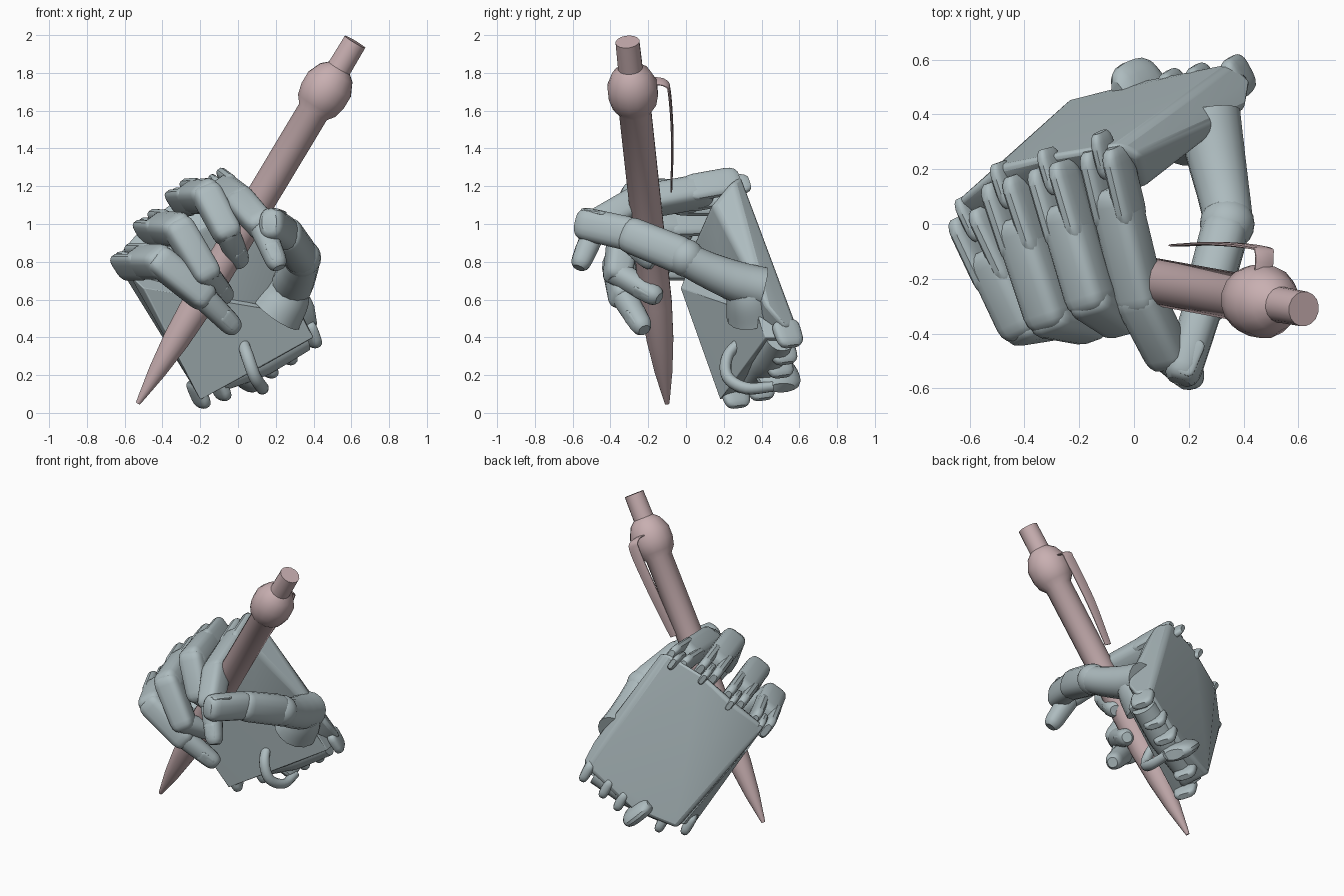
import bpy, bmesh, math
from mathutils import Vector as V

if "Cube" in bpy.data.objects:
    bpy.data.objects.remove(bpy.data.objects["Cube"])


def material(name, color):
    m = bpy.data.materials.new(name)
    m.diffuse_color = color
    m.use_nodes = True
    m.node_tree.nodes["Principled BSDF"].inputs["Base Color"].default_value = m.diffuse_color
    return m


HAND = material("hand_grey", (0.42, 0.50, 0.52, 1))
PEN = material("pen_pink", (0.58, 0.43, 0.44, 1))


def finish(name, bm, mat, angle=35, bevel=0):
    bmesh.ops.recalc_face_normals(bm, faces=bm.faces)
    me = bpy.data.meshes.new(name)
    bm.to_mesh(me)
    bm.free()
    ob = bpy.data.objects.new(name, me)
    bpy.context.collection.objects.link(ob)
    me.materials.append(mat)
    if bevel:
        b = ob.modifiers.new("bevel", 'BEVEL')
        b.width, b.segments, b.limit_method = bevel, 3, 'ANGLE'
    bpy.ops.object.select_all(action='DESELECT')
    ob.select_set(True)
    bpy.context.view_layer.objects.active = ob
    bpy.ops.object.shade_smooth_by_angle(angle=math.radians(angle))
    return ob


def loft(name, rings, mat, angle=35):
    """Skin closed rings of points and cap the ends."""
    bm = bmesh.new()
    rows = [[bm.verts.new(p) for p in r] for r in rings]
    n = len(rows[0])
    for r, s in zip(rows, rows[1:]):
        for i in range(n):
            bm.faces.new((r[i], r[(i + 1) % n], s[(i + 1) % n], s[i]))
    bm.faces.new(rows[0])
    bm.faces.new(rows[-1])
    return finish(name, bm, mat, angle)


def ring(c, u, v, a, b, n=16, p=2.0):
    """Superellipse ring: p above 2 makes it boxier."""
    out = []
    for i in range(n):
        t = 2 * math.pi * (i + .5) / n
        x, y = math.cos(t), math.sin(t)
        out.append(c + u * a * math.copysign(abs(x) ** (2 / p), x)
                   + v * b * math.copysign(abs(y) ** (2 / p), y))
    return out


def axes(d, side):
    d = d.normalized()
    u = (side - d * side.dot(d)).normalized()
    return d, u, d.cross(u)


def bone(name, a, b, side, w, h, taper=1.0, r=0.05, p=3.2):
    """Rounded finger block from a to b, overshooting each end slightly."""
    a, b = V(a), V(b)
    d, u, v = axes(b - a, V(side))
    length = (b - a).length + 2 * r
    a = a - d * r
    steps = [(0, .6), (.25 * r, .82), (.65 * r, .95), (1.2 * r, 1),
             (length - 1.2 * r, 1), (length - .65 * r, .95), (length - .25 * r, .82), (length, .6)]
    rings = []
    for s, k in steps:
        k *= 1 + (taper - 1) * s / length
        rings.append(ring(a + d * s, u, v, w * k, h * k, 16, p))
    return loft(name, rings, HAND)


def tube(name, pts, radii, side, mat, flat=1.0, n=16, sub=5):
    """Smooth tube along a Catmull-Rom path."""
    P = [V(p) for p in pts]
    P = [P[0] * 2 - P[1]] + P + [P[-1] * 2 - P[-2]]
    rings = []
    for i in range(1, len(P) - 2):
        for k in range(sub + (i == len(P) - 3)):
            t = k / sub
            p0, p1, p2, p3 = P[i - 1:i + 3]
            c = .5 * (2 * p1 + (p2 - p0) * t + (2 * p0 - 5 * p1 + 4 * p2 - p3) * t * t
                      + (3 * p1 - p0 - 3 * p2 + p3) * t ** 3)
            g = (p2 - p0) + (2 * (2 * p0 - 5 * p1 + 4 * p2 - p3)) * t + 3 * (3 * p1 - p0 - 3 * p2 + p3) * t * t
            r = radii[i - 1] * (1 - t) + radii[min(i, len(radii) - 1)] * t
            _, u, v = axes(g, V(side))
            rings.append(ring(c, u, v, r, r * flat, n))
    return loft(name, rings, mat)


def hull(name, pts, bevel):
    bm = bmesh.new()
    for p in pts:
        bm.verts.new(p)
    res = bmesh.ops.convex_hull(bm, input=bm.verts)
    junk = [g for g in res["geom_interior"] if isinstance(g, bmesh.types.BMVert)]
    bmesh.ops.delete(bm, geom=junk, context='VERTS')
    return finish(name, bm, HAND, 40, bevel)


def ball(name, c, r):
    bm = bmesh.new()
    bmesh.ops.create_uvsphere(bm, u_segments=20, v_segments=12, radius=r)
    bmesh.ops.translate(bm, verts=bm.verts, vec=c)
    return finish(name, bm, HAND)


# pen: lathed barrel with pointed tip, bulb and push button
tip, top = V((-.53, -.10, .05)), V((.62, -.31, 1.965))
d, u, v = axes(top - tip, V((0, 1, 0)))
profile = [(0, .012), (.03, .018), (.2, .048), (.4, .072), (.62, .085), (1.81, .087), (1.85, .118),
           (1.91, .133), (1.98, .133), (2.05, .10), (2.08, .066), (2.243, .064)]
loft("pen_barrel", [ring(tip + d * s, u, v, r, r, 16) for s, r in profile], PEN, 40)

# pen clip: bowed flat strip
tube("pen_clip", [(.47, -.2, 1.76), (.475, -.11, 1.745), (.45, -.086, 1.68), (.30, -.072, 1.44), (.15, -.078, 1.18)],
     [.04, .04, .045, .042, .03], (.86, 0, -.51), PEN, .18, 8)

# palm: back plate and thicker heel
hull("palm_back_plate", [(-.66, .07, .82), (-.50, .21, 1.0), (-.30, .25, 1.16), (-.06, .29, 1.26), (.02, .25, 1.23),
     (.05, .14, 1.10), (-.12, .13, 1.08), (-.42, .05, .90), (-.58, -.01, .76), (-.24, .45, .14), (-.17, .27, .09),
     (.36, .59, .46), (.43, .53, .45), (.41, .42, .58), (.06, .53, .22)], .025)
hull("palm_heel", [(-.20, .18, .07), (-.28, .13, .33), (-.50, -.03, .66), (-.58, .0, .74), (-.24, .38, .14),
     (.08, .26, .52), (.34, .38, .52), (.40, .42, .40), (.38, .55, .40), (.08, .30, .22)], .03)
tube("thumb_mount", [(.20, .36, .53), (.25, .34, .60), (.28, .32, .66)], [.15, .13, .11], (1, 0, 0), HAND)

# fingers: forked knuckle, three blocks and a nail each
fingers = {
    "index": [(-.10, .23, 1.20), (.02, -.27, 1.11), (.12, -.47, 1.0), (.20, -.55, .81)],
    "middle": [(-.29, .17, 1.14), (-.16, -.27, 1.15), (-.06, -.34, .96), (.0, -.2, .82)],
    "ring": [(-.46, .12, .98), (-.31, -.33, .97), (-.17, -.36, .74), (-.08, -.18, .63)],
    "pinky": [(-.58, .0, .80), (-.41, -.36, .80), (-.19, -.33, .62), (-.04, -.24, .47)],
}
side = V((.72, .3, .55)).normalized()
for name, pts in fingers.items():
    m, p, q, t = [V(x) for x in pts]
    d, u, v = axes(p - m, side)
    bone(name + "_proximal", m + d * .15, p, side, .082, .08, 1, .05, 3.6)
    for i in (-1, 1):
        bone(f"{name}_fork_{'left' if i < 0 else 'right'}", m + u * .05 * i, m + u * .05 * i + d * .2,
             side, .032, .08, 1, .05)
    bone(name + "_knuckle_lug", m - d * .06, m + d * .01, side, .024, .06)
    bone(name + "_middle", p, q, side, .082, .08, .92, .05, 3.6)
    bone(name + "_tip", q, t, side, .07, .068, .78, .05, 2.3)
    d, u, v = axes(t - q, side)
    out = v if v.dot(q - p) > 0 else -v
    bone(name + "_nail", q + d * ((t - q).length * .7) + out * .045, t + out * .04, side, .038, .014, .9, .02)

# thumb: thick lower segment, middle joint and tip
tube("thumb_lower", [(.275, .40, .66), (.295, .27, .695), (.325, .12, .755), (.345, .01, .81)],
     [.115, .11, .097, .09], (1, 0, 0), HAND)
ball("thumb_joint", (.34, 0, .82), .1)
bone("thumb_middle", (.33, -.03, .835), (.26, -.29, .94), (1, 0, 0), .088, .102, .95, .05, 2.4)
bone("thumb_tip", (.25, -.31, .95), (.18, -.53, 1.0), (1, 0, 0), .072, .092, .95, .05, 2.5)
bone("thumb_nail", (.22, -.44, 1.055), (.185, -.53, 1.07), (1, 0, 0), .04, .014, .9, .02)

# wrist: cross bar, round lug, hook and lower prongs
tube("wrist_bar", [(-.10, .36, .18), (.12, .43, .28), (.34, .50, .40)], [.07, .09, .08], (0, 1, 0), HAND)
down = V((.30, .25, -.75)).normalized()
bone("wrist_round_lug", (.0, .47, .23), (.05, .49, .18), side, .055, .125, 1, .07, 2)
for i, (x, y, z) in enumerate([(-.22, .25, .13), (-.11, .38, .17), (.14, .48, .29), (.24, .50, .36), (.37, .53, .45)]):
    a = V((x, y, z))
    bone(f"wrist_prong_{i + 1}", a, a + down * .07, side, .034, .08, .9, .04)
tube("wrist_hook", [(.02, .30, .39), (.05, .22, .30), (.09, .22, .19), (.13, .32, .13), (.12, .46, .14)],
     [.03, .034, .034, .034, .03], side, HAND, .9, 12)
